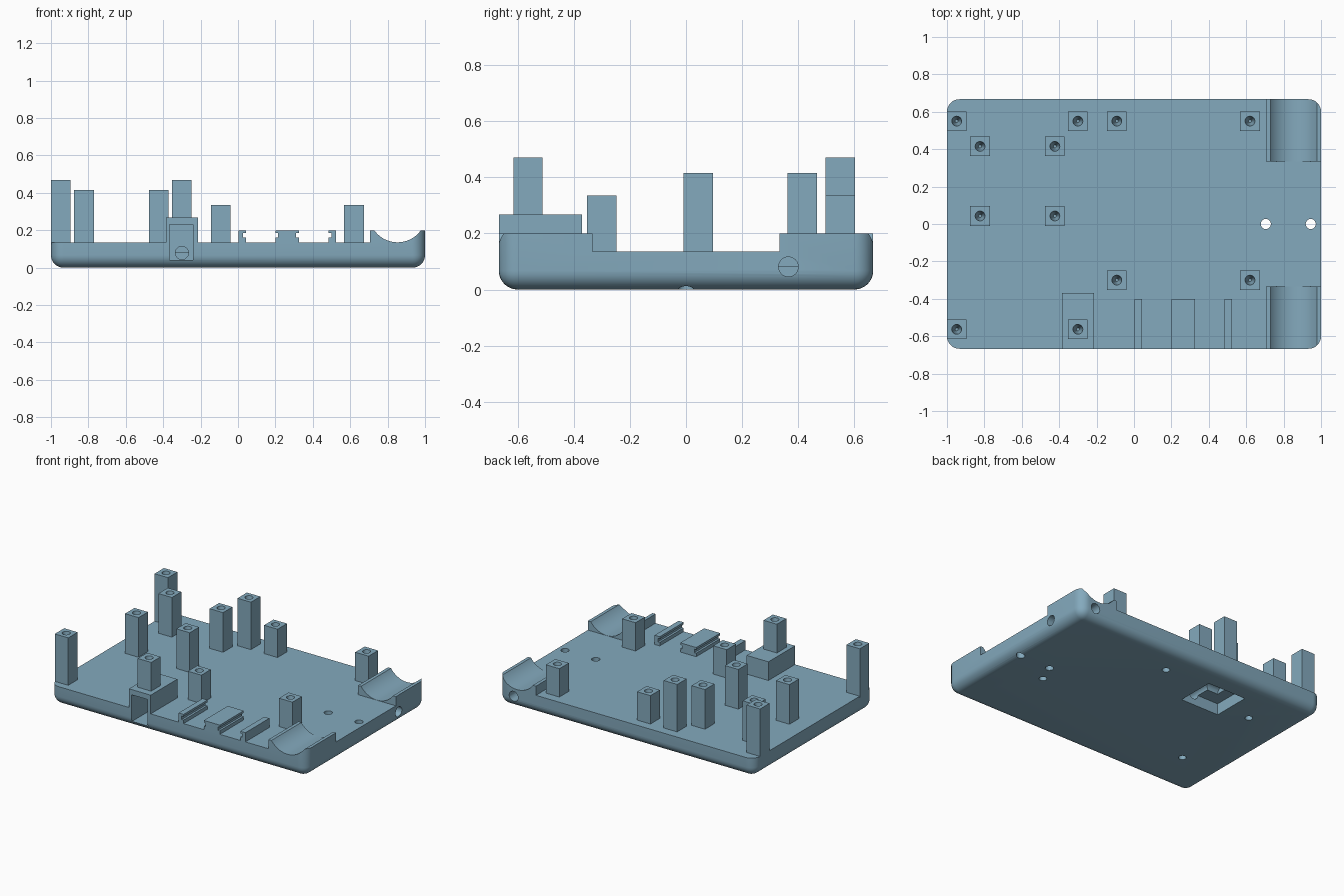
import bpy, bmesh, math
from mathutils import Matrix, Vector

if "Cube" in bpy.data.objects:
    bpy.data.objects.remove(bpy.data.objects["Cube"])

blue = bpy.data.materials.new("soft_blue")
blue.diffuse_color = (0.23, 0.40, 0.51, 1)
blue.use_nodes = True
blue.node_tree.nodes["Principled BSDF"].inputs["Base Color"].default_value = blue.diffuse_color


def make(name, bm):
    bmesh.ops.recalc_face_normals(bm, faces=bm.faces[:])
    me = bpy.data.meshes.new(name)
    bm.to_mesh(me)
    bm.free()
    me.materials.append(blue)
    ob = bpy.data.objects.new(name, me)
    bpy.context.collection.objects.link(ob)
    return ob


def box_bm(x0, x1, y0, y1, z0, z1):
    bm = bmesh.new()
    bmesh.ops.create_cube(bm, size=1)
    for v in bm.verts:
        v.co = Vector(((x0 + x1) / 2 + v.co.x * (x1 - x0),
                       (y0 + y1) / 2 + v.co.y * (y1 - y0),
                       (z0 + z1) / 2 + v.co.z * (z1 - z0)))
    return bm


def box(name, *dims):
    return make(name, box_bm(*dims))


def rod(name, start, end, r, r2=None, sides=32):
    a, b = Vector(start), Vector(end)
    bm = bmesh.new()
    rot = (b - a).to_track_quat('Z', 'Y').to_matrix().to_4x4()
    bmesh.ops.create_cone(bm, cap_ends=True, segments=sides, radius1=r,
                          radius2=r if r2 is None else r2, depth=(b - a).length,
                          matrix=Matrix.Translation((a + b) / 2) @ rot)
    return make(name, bm)


def cut(target, cutters, remove=True):
    bpy.context.view_layer.objects.active = target
    for c in cutters:
        m = target.modifiers.new("cut", 'BOOLEAN')
        m.operation, m.solver, m.object = 'DIFFERENCE', 'EXACT', c
        bpy.ops.object.modifier_apply(modifier=m.name)
    if remove:
        for c in cutters:
            bpy.data.objects.remove(c)


def smooth(ob):
    bpy.ops.object.select_all(action='DESELECT')
    ob.select_set(True)
    bpy.context.view_layer.objects.active = ob
    bpy.ops.object.shade_smooth_by_angle(angle=math.radians(30))


DECK, RIM, HALF = 0.135, 0.20, 0.667

# Base tray: rounded underside and corners
bm = box_bm(-1, 1, -HALF, HALF, 0, RIM)
edges = [e for e in bm.edges if not all(v.co.z > 0.1 for v in e.verts)]
bmesh.ops.bevel(bm, geom=edges, offset=0.067, segments=8, profile=0.5, affect='EDGES')
base = make("base_plate", bm)

# Lower the deck, leaving a raised cradle block at each right corner
cut(base, [
    box("deck_cut", -1.2, 0.705, -1, 1, DECK, 0.5),
    box("cradle_gap_cut", 0.6, 1.2, -0.333, 0.333, DECK, 0.5),
    rod("cradle_cut", (0.853, -1, 0.288), (0.853, 1, 0.288), 0.1525, sides=64),
])

# Front socket block, with a pocket shared with the base
block = box("socket_block", -0.385, -0.215, -HALF, -0.37, DECK - 0.01, 0.267)
pocket = box("socket_pocket_cut", -0.365, -0.24, -0.8, -0.44, 0.04, 0.23)
cut(block, [pocket], remove=False)

# Wire channels, underside recess and screw holes
cut(base, [
    pocket,
    box("recess_cut", -0.50, -0.20, 0.235, 0.505, -0.1, 0.08),
    rod("side_channel_cut", (1.1, 0.365, 0.081), (-0.42, 0.365, 0.081), 0.035),
    rod("front_channel_cut", (-0.30, -0.5, 0.079), (-0.30, 0.40, 0.079), 0.035),
    rod("back_channel_cut", (0.88, 0.8, 0.081), (0.88, 0.36, 0.081), 0.035),
])
cut(base, [rod("through_hole_cut", (x, 0, -0.1), (x, 0, 0.3), 0.027)
           for x in (0.705, 0.945)])
cut(base, [rod("screw_hole_cut", (x, y, -0.1), (x, y, 0.07), 0.025)
           for x, y in ((-0.68, 0.33), (-0.68, -0.33), (0.65, -0.13), (0.12, 0.46))])
smooth(base)

# Square standoffs in three heights, each with a tapered pilot hole
groups = [
    (0.47, (-0.948, -0.30), (0.55, -0.563)),
    (0.415, (-0.823, -0.423), (0.415, 0.043)),
    (0.335, (-0.092, 0.62), (0.55, -0.30)),
]
W = 0.0525
for top, xs, ys in groups:
    for x in xs:
        for y in ys:
            foot = 0.26 if (x == -0.30 and y < 0) else DECK - 0.01
            post = box("standoff", x - W, x + W, y - W, y + W, foot, top)
            cut(post, [rod("pilot_cut", (x, y, top + 0.01), (x, y, top - 0.12),
                           0.028, 0.008, 24)])
            smooth(post)


# Slotted board rails on the front edge
def rail(name, x0, x1, left_slot, right_slot):
    ob = box(name, x0, x1, -HALF, -0.40, DECK - 0.01, RIM)
    slots = []
    if left_slot:
        slots.append(box("slot_cut", x0 - 0.05, x0 + 0.015, -1, 0, 0.16, 0.185))
    if right_slot:
        slots.append(box("slot_cut", x1 - 0.015, x1 + 0.05, -1, 0, 0.16, 0.185))
    cut(ob, slots)


rail("left_rail", 0.003, 0.042, False, True)
rail("middle_rail", 0.20, 0.325, True, True)
rail("right_rail", 0.485, 0.525, True, False)
